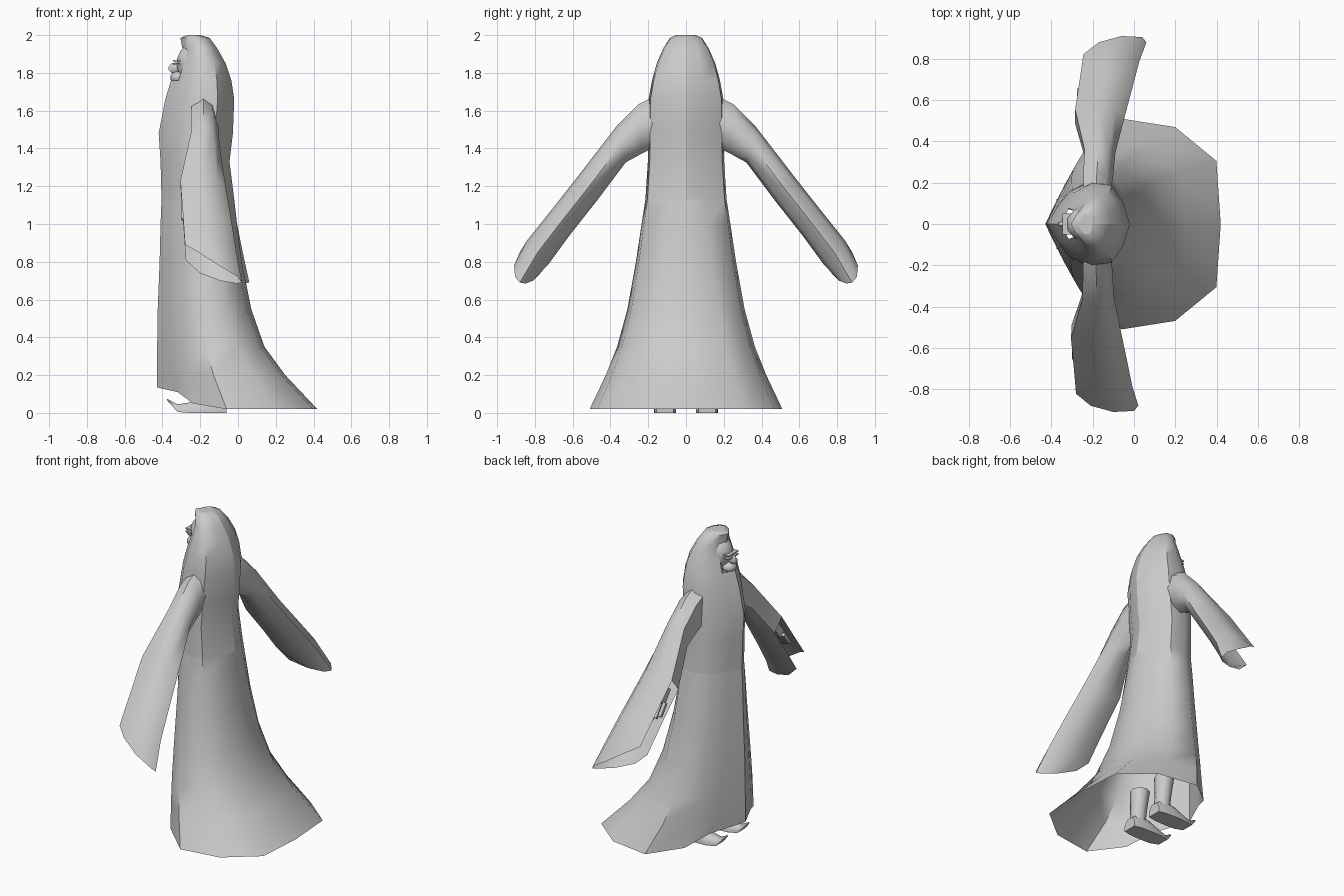
import bpy, bmesh, math
from mathutils import Vector

if "Cube" in bpy.data.objects:
    bpy.data.objects.remove(bpy.data.objects["Cube"])

cloth = bpy.data.materials.new("plain grey")
cloth.diffuse_color = (0.6, 0.6, 0.6, 1)
cloth.use_nodes = True
cloth.node_tree.nodes["Principled BSDF"].inputs["Base Color"].default_value = cloth.diffuse_color


def finish(name, bm, angle=50):
    bmesh.ops.recalc_face_normals(bm, faces=bm.faces)
    me = bpy.data.meshes.new(name)
    bm.to_mesh(me)
    bm.free()
    ob = bpy.data.objects.new(name, me)
    bpy.context.collection.objects.link(ob)
    me.materials.append(cloth)
    bpy.ops.object.select_all(action='DESELECT')
    ob.select_set(True)
    bpy.context.view_layer.objects.active = ob
    bpy.ops.object.shade_smooth_by_angle(angle=math.radians(angle))
    return ob


def loft(name, rings, closed=False, weld=False, caps=False, skip=None, angle=50):
    """Skin a list of rings; skip(row, column) leaves holes."""
    bm = bmesh.new()
    rows = [[bm.verts.new(p) for p in r] for r in rings]
    n = len(rows[0])
    for i in range(len(rows) - 1):
        for j in range(n if closed else n - 1):
            if skip and skip(i, j):
                continue
            k = (j + 1) % n
            bm.faces.new((rows[i][j], rows[i][k], rows[i + 1][k], rows[i + 1][j]))
    if caps:
        bm.faces.new(rows[0])
        bm.faces.new(rows[-1])
    if weld:
        bmesh.ops.remove_doubles(bm, verts=bm.verts, dist=0.0005)
    return finish(name, bm, angle)


# Half cross-sections (along, across) from back to front
HEM = [(1, 0), (.95, .6), (.48, .92), (-.13, 1), (-.55, .7), (-.74, .42), (-1, 0)]
TORSO = [(1, 0), (.84, .5), (.52, .95), (0, 1), (-.45, .78), (-.75, .42), (-1, 0)]


def section(z, back, front, width, mix):
    c, r = (back + front) / 2, (back - front) / 2
    half = []
    for (a, b), (d, e) in zip(HEM, TORSO):
        half.append(Vector((c + r * (a + (d - a) * mix), width * (b + (e - b) * mix), z)))
    return half + [Vector((p.x, -p.y, p.z)) for p in reversed(half[:-1])]


# Robe skirt with raised front hem
skirt = [section(*r) for r in [
    (.02, .42, -.43, .51, 0), (.2, .25, -.43, .425, .1), (.35, .14, -.428, .365, .25),
    (.55, .07, -.425, .31, .45), (.8, .02, -.415, .265, .7), (1.0, -.005, -.41, .235, .9),
    (1.13, -.02, -.405, .215, 1)]]
for j, z in enumerate([.02, .02, .02, .02, .05, .11, .135]):
    skirt[0][j].z = skirt[0][12 - j].z = z
loft("robe_skirt", skirt, weld=True)

# Mantle and hood, open along the back seam and at the face
mantle = [section(*r, 1) for r in [
    (1.13, -.02, -.405, .215), (1.33, -.045, -.41, .202), (1.48, -.027, -.42, .2),
    (1.66, -.02, -.385, .198), (1.76, -.035, -.355, .18), (1.85, -.065, -.32, .155),
    (1.93, -.11, -.295, .12), (1.985, -.15, -.305, .085), (2.0, -.2, -.27, .05)]]
loft("mantle_and_hood", mantle, skip=lambda i, j: i in (4, 5) and j in (5, 6))
bm = bmesh.new()
bm.faces.new([bm.verts.new(p) for p in mantle[-1][:12]])
finish("hood_crown", bm)


def ball(name, loc, size, seg=10, rings=7):
    bm = bmesh.new()
    bmesh.ops.create_uvsphere(bm, u_segments=seg, v_segments=rings, radius=1)
    for v in bm.verts:
        v.co = Vector([a * s + l for a, s, l in zip(v.co, size, loc)])
    finish(name, bm)


def box(name, loc, size, tilt=0):
    bm = bmesh.new()
    bmesh.ops.create_cube(bm, size=1)
    c, s = math.cos(tilt), math.sin(tilt)
    for v in bm.verts:
        x, y, z = [a * b for a, b in zip(v.co, size)]
        v.co = Vector((x, y * c - z * s, y * s + z * c)) + Vector(loc)
    finish(name, bm)


# Face, nose, and small bars across the eyes
ball("face", (-.23, 0, 1.85), (.1, .09, .11))
ball("nose", (-.33, 0, 1.825), (.045, .018, .03), 6, 5)
ball("chin", (-.315, 0, 1.775), (.045, .05, .035), 8, 5)
for z in (1.865, 1.845):
    box("eye_bar", (-.32, 0, z), (.05, .1, .008))

# Sleeves: upper edge, lower edge, front and back depth for each ring
SLEEVE = [((.17, 1.67), (.17, 1.41), -.245, -.11), ((.25, 1.63), (.23, 1.38), -.245, -.1),
          ((.37, 1.51), (.32, 1.33), -.24, -.09), ((.57, 1.25), (.47, 1.13), -.285, -.045),
          ((.72, 1.06), (.62, .94), -.262, -.005), ((.84, .91), (.73, .79), -.245, .025)]
# Along, across for each corner of the flattened tube
TUBE = [(0, .16), (.4, -.02), (.8, .12), (1, .5), (.8, .88), (.45, 1.02), (0, .84)]
TIP = [(-.17, .77, .74), (-.06, .81, .7), (.03, .85, .685), (.06, .88, .69),
       (.04, .905, .72), (-.06, .91, .78), (-.17, .88, .85)]


def place(p, side):
    # The second arm swings slightly further forward
    shift = -.04 * max(0, p[1] - .2) / .7 if side < 0 else 0
    return Vector((p[0] + shift, p[1] * side, p[2]))


for side in (1, -1):
    rings = []
    for u, l, f, b in SLEEVE:
        rings.append([place((f + (b - f) * a, l[0] + (u[0] - l[0]) * t,
                             l[1] + (u[1] - l[1]) * t), side) for a, t in TUBE])
    rings.append([place(p, side) for p in TIP])
    loft("sleeve", rings, closed=True, skip=lambda i, j: i > 2 and j == 6)

    # Hand: palm and fingers in the sleeve opening
    palm = place((-.22, .57, 1.13), side)
    box("palm", palm, (.07, .05, .1), .66 * side)
    for k in range(3):
        p = place((-.265 + .025 * k, .62 + .01 * k, 1.06 - .012 * k), side)
        box("finger", p, (.02, .02, .09), .66 * side)

    # Shoe with curled toe: position, half width, bottom, top
    shoe = []
    for x, w, lo, hi in [(-.06, .045, .0, .07), (-.11, .055, .0, .1), (-.19, .058, .0, .085),
                         (-.26, .055, .0, .055), (-.32, .04, .005, .045), (-.375, .008, .065, .075)]:
        y = .112 * side
        shoe.append([(x, y - w, lo), (x, y - w, (lo + hi) / 2), (x, y - w * .5, hi),
                     (x, y + w * .5, hi), (x, y + w, (lo + hi) / 2), (x, y + w, lo)])
    loft("shoe", shoe, closed=True, caps=True)

    # Lower leg hidden by the skirt
    leg = [[(x + r * math.cos(a * math.pi / 4), .112 * side + r * math.sin(a * math.pi / 4), z)
            for a in range(8)] for x, r, z in [(-.12, .048, .05), (-.13, .05, .15), (-.14, .06, .28)]]
    loft("lower_leg", leg, closed=True, caps=True)
